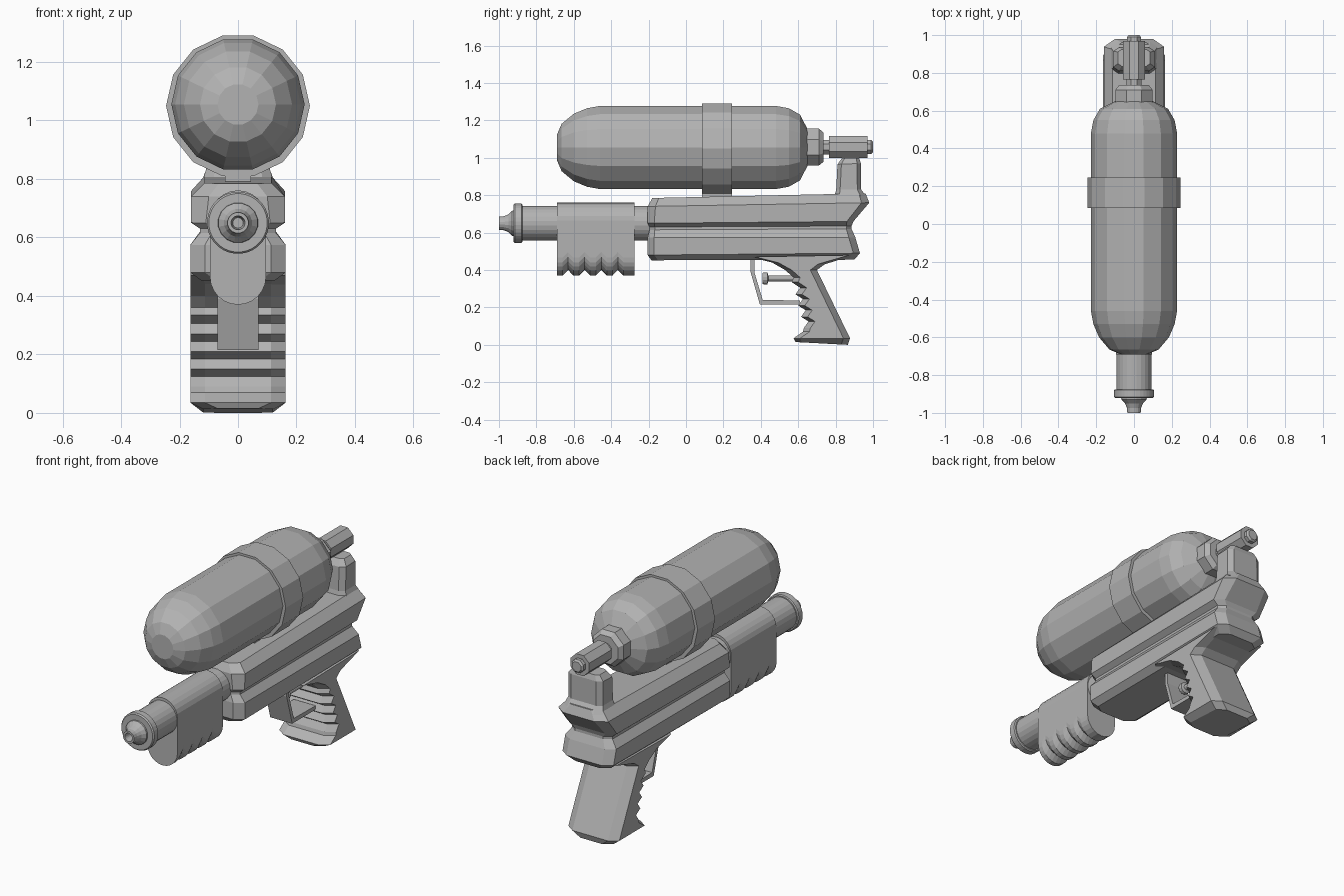
import bpy, bmesh, math

if "Cube" in bpy.data.objects:
    bpy.data.objects.remove(bpy.data.objects["Cube"], do_unlink=True)

GREY = (0.45, 0.45, 0.45, 1)
grey = bpy.data.materials.new("grey plastic")
grey.use_nodes = True
grey.diffuse_color = GREY
grey.node_tree.nodes["Principled BSDF"].inputs["Base Color"].default_value = GREY


def loft(name, rings):
    """Skin a list of equal-length closed rings and cap both ends."""
    bm = bmesh.new()
    rows = [[bm.verts.new(p) for p in ring] for ring in rings]
    n = len(rows[0])
    for a, b in zip(rows, rows[1:]):
        for i in range(n):
            j = (i + 1) % n
            bm.faces.new((a[i], a[j], b[j], b[i]))
    bm.faces.new(rows[0])
    bm.faces.new(rows[-1])
    bmesh.ops.recalc_face_normals(bm, faces=bm.faces)
    mesh = bpy.data.meshes.new(name)
    bm.to_mesh(mesh)
    bm.free()
    mesh.materials.append(grey)
    obj = bpy.data.objects.new(name, mesh)
    bpy.context.collection.objects.link(obj)
    return obj


def lathe(name, z, sides, profile):
    """Turn (radius, y) points about a lengthwise axis, flat side up."""
    angles = [math.pi / 2 + (i + 0.5) * math.tau / sides for i in range(sides)]
    return loft(name, [[(r * math.cos(a), y, z + r * math.sin(a)) for a in angles]
                       for r, y in profile])


def stack(name, levels):
    """Stack eight-sided outlines: half width, front y, front z, back y, back z, corner cut."""
    rings = []
    for w, y0, z0, y1, z1, c in levels:
        half = [(w - c, y0), (w, y0 + c * 0.7), (w, y1 - c * 0.7), (w - c, y1)]
        outline = half + [(-x, y) for x, y in reversed(half)]
        rings.append([(x, y, z0 + (z1 - z0) * (y - y0) / (y1 - y0)) for x, y in outline])
    return loft(name, rings)


def prism(name, half_width, outline):
    """Extrude a side outline of (y, z) points across the model."""
    return loft(name, [[(x, y, z) for y, z in outline] for x in (-half_width, half_width)])


# Water tank with its strap, neck and valve
R = 0.228
lathe("water_tank", 1.055, 14, [
    (0.07, -0.69), (0.13, -0.665), (0.185, -0.60), (0.215, -0.53), (R, -0.46),
    (R, 0.48), (0.215, 0.55), (0.18, 0.61), (0.10, 0.65)])
lathe("tank_strap", 1.05, 14, [(0.246, 0.085), (0.246, 0.245)])
prism("tank_support", 0.045, [(0.085, 0.76), (0.245, 0.76), (0.245, 0.83), (0.085, 0.83)])
lathe("tank_neck", 1.057, 8, [(0.107, 0.64), (0.107, 0.71), (0.085, 0.735)])
lathe("valve_stem", 1.057, 8, [(0.042, 0.72), (0.042, 0.78)])
lathe("valve_body", 1.058, 8, [(0.064, 0.765), (0.064, 0.97)])
lathe("valve_knob", 1.058, 8, [(0.04, 0.96), (0.04, 0.99), (0.03, 1.0)])

# Barrel and hollow nozzle
AXIS = 0.65
lathe("barrel", AXIS, 24, [(0.094, -0.89), (0.094, -0.19)])
lathe("barrel_collar", AXIS, 32, [(0.1, -0.922), (0.106, -0.915), (0.106, -0.88), (0.1, -0.875)])
lathe("nozzle", AXIS, 16, [
    (0.018, -0.95), (0.024, -1.0), (0.036, -1.0), (0.038, -0.975),
    (0.048, -0.95), (0.068, -0.93), (0.07, -0.915)])

# Sliding pump handle with finger waves underneath
SEGMENTS, WAVES = 12, 5
start, length = -0.69, 0.415
step = length / (WAVES * 3 - 1)
pump_rings = []
for k in range(WAVES * 3):
    lift = 0.03 if k % 3 == 2 and k < WAVES * 3 - 1 else 0
    ring = []
    for centre, offset in ((0.665, 0), (0.466 + lift, math.pi)):
        for i in range(SEGMENTS + 1):
            a = offset + math.pi * i / SEGMENTS
            ring.append((0.096 * math.cos(a), start + k * step, centre + 0.096 * math.sin(a)))
    pump_rings.append(ring)
loft("pump_handle", pump_rings)

# Main body: lower bulge, waist groove and upper bulge
stack("body", [
    (0.125, -0.185, 0.452, 0.90, 0.455, 0.05),
    (0.163, -0.205, 0.48, 0.93, 0.49, 0.05),
    (0.163, -0.205, 0.575, 0.905, 0.575, 0.05),
    (0.13, -0.195, 0.615, 0.885, 0.62, 0.04),
    (0.13, -0.195, 0.63, 0.885, 0.635, 0.04),
    (0.16, -0.205, 0.65, 0.895, 0.66, 0.05),
    (0.16, -0.205, 0.74, 0.98, 0.76, 0.06),
    (0.115, -0.18, 0.785, 0.96, 0.81, 0.05)])

# Rear tower holding the valve
stack("rear_tower", [
    (0.125, 0.79, 0.78, 0.965, 0.79, 0.04),
    (0.11, 0.803, 0.83, 0.937, 0.83, 0.03),
    (0.11, 0.81, 0.965, 0.935, 0.97, 0.03),
    (0.085, 0.835, 1.0, 0.925, 1.0, 0.02)])

# Grip with finger ridges down the front
front = [(0.34, 0.47), (0.46, 0.44), (0.53, 0.40), (0.575, 0.36), (0.565, 0.335)]
for i in range(4):
    y, z = 0.61 + 0.015 * i, 0.305 - 0.06 * i
    front += [(y, z), (y - 0.025, z - 0.035)]
front += [(0.625, 0.07), (0.575, 0.035)]
grip = [(0.163, y, z, 0.695 + max(0.41 - z, 0) * 0.485, z, 0.05) for y, z in front]
grip[0] = (0.163, 0.34, 0.47, 0.90, 0.48, 0.04)
grip[1] = (0.163, 0.46, 0.44, 0.74, 0.43, 0.05)
grip.append((0.12, 0.585, 0.015, 0.865, 0.0, 0.05))
stack("grip", grip)

# Trigger and its guard
prism("trigger_guard", 0.07, [
    (0.345, 0.46), (0.345, 0.39), (0.395, 0.215), (0.61, 0.215),
    (0.61, 0.237), (0.41, 0.24), (0.365, 0.39), (0.365, 0.46)])
lathe("trigger", 0.355, 12, [
    (0.03, 0.41), (0.033, 0.415), (0.033, 0.435), (0.016, 0.44), (0.016, 0.6)])
